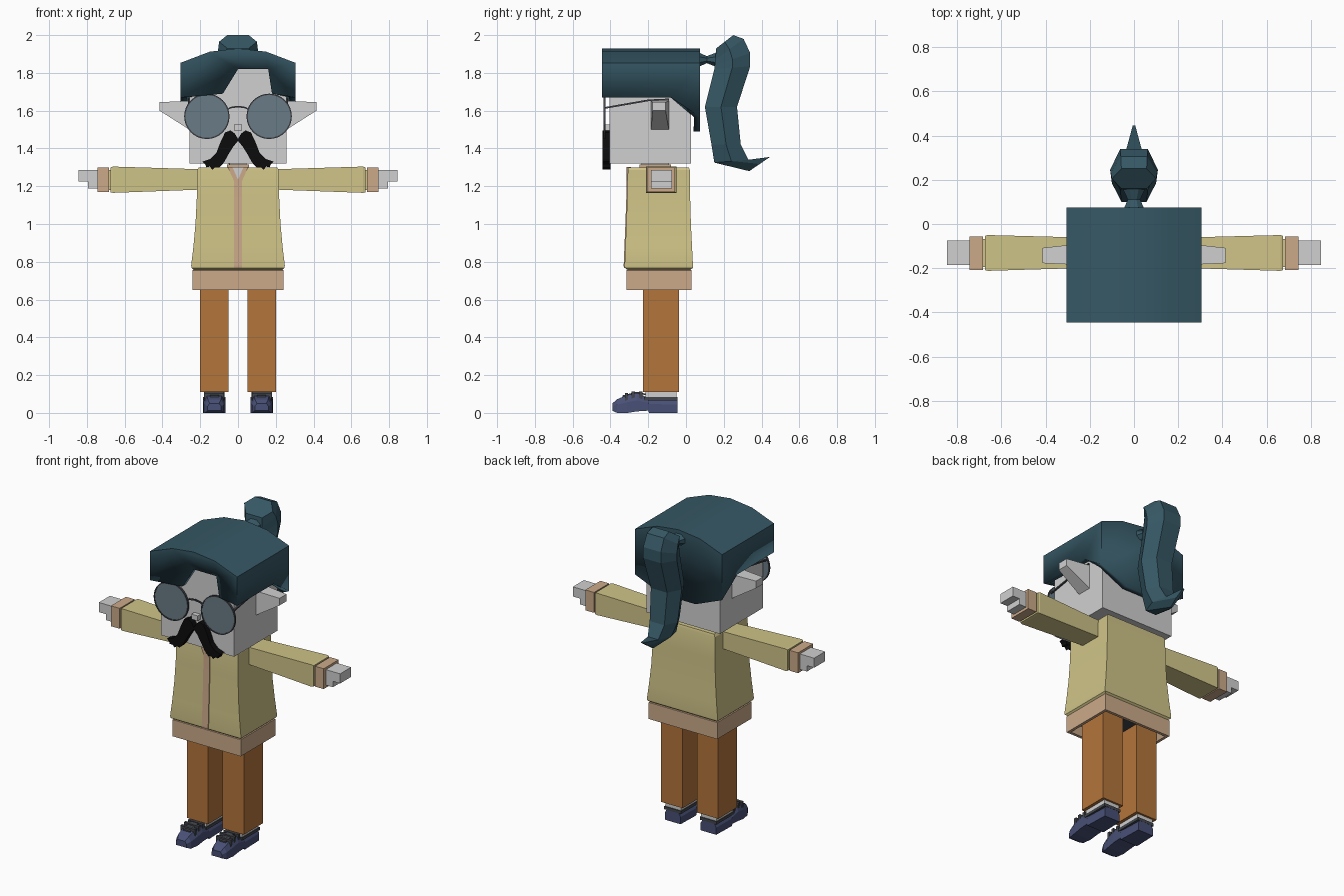
import bpy, bmesh, math
from mathutils import Color

old = bpy.data.objects.get("Cube")
if old:
    bpy.data.objects.remove(old, do_unlink=True)


def material(name, r, g, b):
    m = bpy.data.materials.new(name)
    m.use_nodes = True
    c = Color((r / 255, g / 255, b / 255)).from_srgb_to_scene_linear()
    m.diffuse_color = (*c, 1)
    m.node_tree.nodes["Principled BSDF"].inputs["Base Color"].default_value = (*c, 1)
    return m


SKIN = material("pale grey", 208, 208, 208)
JACKET = material("straw yellow", 208, 196, 136)
TRIM = material("tan", 204, 170, 138)
PANTS = material("rust orange", 180, 117, 60)
SHOE = material("navy blue", 72, 80, 118)
DARK = material("charcoal", 66, 70, 76)
HAIR = material("dark teal", 54, 88, 101)
BLACK = material("black", 12, 12, 12)
LENS = material("lens grey", 106, 124, 134)


def finish(name, bm, mat, mirror=False, smooth=False):
    bmesh.ops.remove_doubles(bm, verts=bm.verts, dist=0.0001)
    bmesh.ops.recalc_face_normals(bm, faces=bm.faces)
    me = bpy.data.meshes.new(name)
    bm.to_mesh(me)
    bm.free()
    me.materials.append(mat)
    ob = bpy.data.objects.new(name, me)
    bpy.context.collection.objects.link(ob)
    if mirror:
        ob.modifiers.new("Mirror", "MIRROR")
    if smooth:
        bpy.ops.object.select_all(action="DESELECT")
        ob.select_set(True)
        bpy.context.view_layer.objects.active = ob
        bpy.ops.object.shade_smooth_by_angle(angle=math.radians(30))
    return ob


def loft(name, rings, mat, **kw):
    """Skin a row of equal rings and cap both ends."""
    bm = bmesh.new()
    rows = [[bm.verts.new(p) for p in ring] for ring in rings]
    for a, b in zip(rows, rows[1:]):
        for i in range(len(a)):
            j = (i + 1) % len(a)
            bm.faces.new((a[i], a[j], b[j], b[i]))
    bm.faces.new(rows[0])
    bm.faces.new(rows[-1])
    return finish(name, bm, mat, **kw)


def rect_z(x0, x1, y0, y1, z):
    return [(x0, y0, z), (x1, y0, z), (x1, y1, z), (x0, y1, z)]


def rect_x(x, y0, y1, z0, z1):
    return [(x, y0, z0), (x, y1, z0), (x, y1, z1), (x, y0, z1)]


def box(name, x0, x1, y0, y1, z0, z1, mat, **kw):
    return loft(name, [rect_z(x0, x1, y0, y1, z) for z in (z0, z1)], mat, **kw)


def prism(name, outline, y0, y1, mat, **kw):
    return loft(name, [[(x, y, z) for x, z in outline] for y in (y0, y1)], mat, **kw)


# Head, ears, nose, neck
box("head", -.257, .257, -.405, .027, 1.32, 1.84, SKIN)
loft("ear", [rect_x(.25, -.185, -.09, 1.495, 1.652),
             rect_x(.415, -.177, -.108, 1.6, 1.645)], SKIN, mirror=True)
box("nose", -.022, .022, -.435, -.4, 1.495, 1.527, SKIN)
box("neck", -.045, .045, -.235, -.09, 1.25, 1.33, SKIN)

# Hair cap: shell with arched top, notched fringe and dipped nape
F, B, W = -.445, .075, .305
arch = [(-W, 1.853), (-.15, 1.912), (0, 1.93), (.15, 1.912), (W, 1.853)]
fringe = [(W, 1.67), (.18, 1.69), (.16, 1.82), (0, 1.82), (-.08, 1.69), (-W, 1.67)]
nape = [(W, 1.565), (.12, 1.49), (-.12, 1.49), (-W, 1.565)]
bm = bmesh.new()


def shell_face(points):
    bm.faces.new([bm.verts.new(p) for p in points])


shell_face([(x, F, z) for x, z in arch + fringe])
shell_face([(x, B, z) for x, z in arch + nape])
for (xa, za), (xb, zb) in zip(arch, arch[1:]):
    shell_face([(xa, F, za), (xb, F, zb), (xb, B, zb), (xa, B, za)])
for x in (-W, W):
    shell_face([(x, F, 1.853), (x, F, 1.67), (x, -.08, 1.67), (x, B, 1.565), (x, B, 1.853)])
cap = finish("hair_cap", bm, HAIR, smooth=True)
shell = cap.modifiers.new("Thickness", "SOLIDIFY")
shell.thickness = .035
shell.offset = -1

# Ponytail tie and tail
tie = []
for y, rx, rz in ((.06, .055, .045), (.11, .03, .02), (.17, .06, .045)):
    angles = [math.tau * (i + .5) / 8 for i in range(8)]
    tie.append([(rx * math.cos(a), y, 1.87 + rz * math.sin(a)) for a in angles])
loft("ponytail_tie", tie, HAIR)

tail = []
for ya, za, yb, zb, w in ((.16, 1.93, .25, 2.0, .1), (.155, 1.87, .305, 1.98, .105),
                          (.152, 1.84, .34, 1.905, .108), (.15, 1.82, .34, 1.835, .108),
                          (.10, 1.62, .27, 1.62, .1), (.135, 1.42, .29, 1.42, .09),
                          (.15, 1.325, .33, 1.34, .065), (.335, 1.28, .445, 1.355, .01)):
    ym, zm, n = (ya + yb) / 2, (za + zb) / 2, w * .57
    tail.append([(-n, ya, za), (n, ya, za), (w, ym, zm), (n, yb, zb), (-n, yb, zb), (-w, ym, zm)])
loft("ponytail", tail, HAIR)

# Round glasses
circle = [(math.cos(math.tau * i / 32), math.sin(math.tau * i / 32)) for i in range(32)]
prism("lens", [(.165 + .115 * c, 1.57 + .115 * s) for c, s in circle], -.434, -.428, LENS, mirror=True)
rim = []
for r, y in ((.113, -.437), (.12, -.437), (.12, -.425), (.113, -.425), (.113, -.437)):
    rim.append([(.165 + r * c, y, 1.57 + r * s) for c, s in circle])
bm = bmesh.new()
for a, b in zip(rim, rim[1:]):
    for i in range(32):
        shell_face([a[i], a[i - 1], b[i - 1], b[i]])
finish("lens_rim", bm, DARK, mirror=True)
prism("glasses_bridge", [(0, 1.618), (.04, 1.612), (.058, 1.6), (.058, 1.608), (.04, 1.62), (0, 1.626)],
      -.436, -.428, DARK, mirror=True)
loft("glasses_arm", [[(x, y, z + dz) for x, dz in ((.257, 0), (.266, 0), (.266, .009), (.257, .009))]
                     for y, z in ((-.43, 1.61), (-.2, 1.65), (-.09, 1.655))], DARK, mirror=True)

# Moustache with ragged tips
prism("moustache", [(0, 1.45), (.018, 1.48), (.04, 1.495), (.068, 1.485), (.09, 1.44), (.115, 1.375),
                    (.145, 1.345), (.188, 1.33), (.172, 1.315), (.168, 1.3), (.15, 1.304), (.135, 1.288),
                    (.122, 1.3), (.1, 1.298), (.075, 1.325), (.05, 1.37), (.025, 1.41), (0, 1.44)],
      -.442, -.4, BLACK, mirror=True)

# Jacket body, hem, front strip and collar
body = [(1.3, .207, -.305, .015), (1.285, .216, -.308, .02), (1.14, .218, -.311, .022),
        (1.0, .225, -.316, .026), (.88, .236, -.321, .032), (.78, .248, -.325, .037),
        (.768, .246, -.324, .036), (.75, .225, -.3, .015)]
loft("jacket", [rect_z(-w, w, y0, y1, z) for z, w, y0, y1 in body], JACKET, smooth=True)
loft("front_strip", [rect_z(-.022, .022, y0 - .005, y0 + .02, z) for z, w, y0, y1 in body[2:7]], TRIM)
loft("front_strip_top", [rect_z(-.022, .022, y - .005, y + .02, z)
                         for z, y in ((1.235, -.309), (1.14, -.311))], TRIM)
prism("collar_edge", [(0, 1.2), (.022, 1.23), (.055, 1.302), (.03, 1.302), (0, 1.235)],
      -.316, -.29, TRIM, mirror=True)
prism("throat", [(0, 1.23), (.032, 1.301), (-.032, 1.301)], -.312, -.29, SKIN)
box("collar", -.057, .057, -.245, -.08, 1.29, 1.314, TRIM)

hem = [(.7, .2, -.275, -.01), (.65, .222, -.297, .012), (.65, .24, -.315, .03),
       (.755, .24, -.315, .03), (.765, .22, -.295, .01)]
loft("hem", [rect_z(-w, w, y0, y1, z) for z, w, y0, y1 in hem], TRIM)
box("pelvis", -.19, .19, -.225, -.04, .69, .74, DARK)

# Sleeves, cuffs, hands
loft("sleeve", [rect_x(.2, -.198, -.062, 1.182, 1.29), rect_x(.662, -.212, -.05, 1.165, 1.304),
                rect_x(.675, -.208, -.054, 1.168, 1.3), rect_x(.675, -.195, -.067, 1.18, 1.287),
                rect_x(.69, -.195, -.067, 1.18, 1.287)], JACKET, mirror=True)
box("cuff", .684, .745, -.207, -.057, 1.17, 1.299, TRIM, mirror=True)
box("hand", .74, .845, -.185, -.075, 1.224, 1.285, SKIN, mirror=True)
box("palm", .74, .795, -.185, -.075, 1.187, 1.226, SKIN, mirror=True)

# Legs and socks
box("trouser_leg", .05, .2, -.227, -.037, .11, .72, PANTS, mirror=True)
box("sock", .07, .18, -.215, -.05, .07, .115, SKIN, mirror=True)
box("shoe_collar", .066, .184, -.222, -.044, .066, .084, DARK, mirror=True)

# Shoes
MID = .125
shoe = []
for y, w, low, high in ((-.39, .036, .012, .05), (-.365, .05, 0, .072), (-.31, .058, 0, .095),
                        (-.26, .06, .008, .106), (-.2, .06, .012, .08), (-.195, .06, 0, .078),
                        (-.045, .055, 0, .074)):
    side = low + (high - low) * .6
    shoe.append([(MID - w, y, low), (MID + w, y, low), (MID + w, y, side),
                 (MID + w * .7, y, high), (MID - w * .7, y, high), (MID - w, y, side)])
loft("shoe", shoe, SHOE, mirror=True)
loft("shoe_tongue", [[(MID + s * .024, y, z + h) for s, h in ((-1, 0), (1, 0), (1, .008), (-1, .008))]
                     for y, z in ((-.335, .085), (-.26, .104), (-.2, .09))], DARK, mirror=True)
for n, (y, z) in enumerate(((-.315, .096), (-.28, .103), (-.24, .102))):
    box(f"shoe_lace_{n}", MID - .052, MID + .052, y - .009, y + .009, z - .035, z + .01, DARK, mirror=True)
